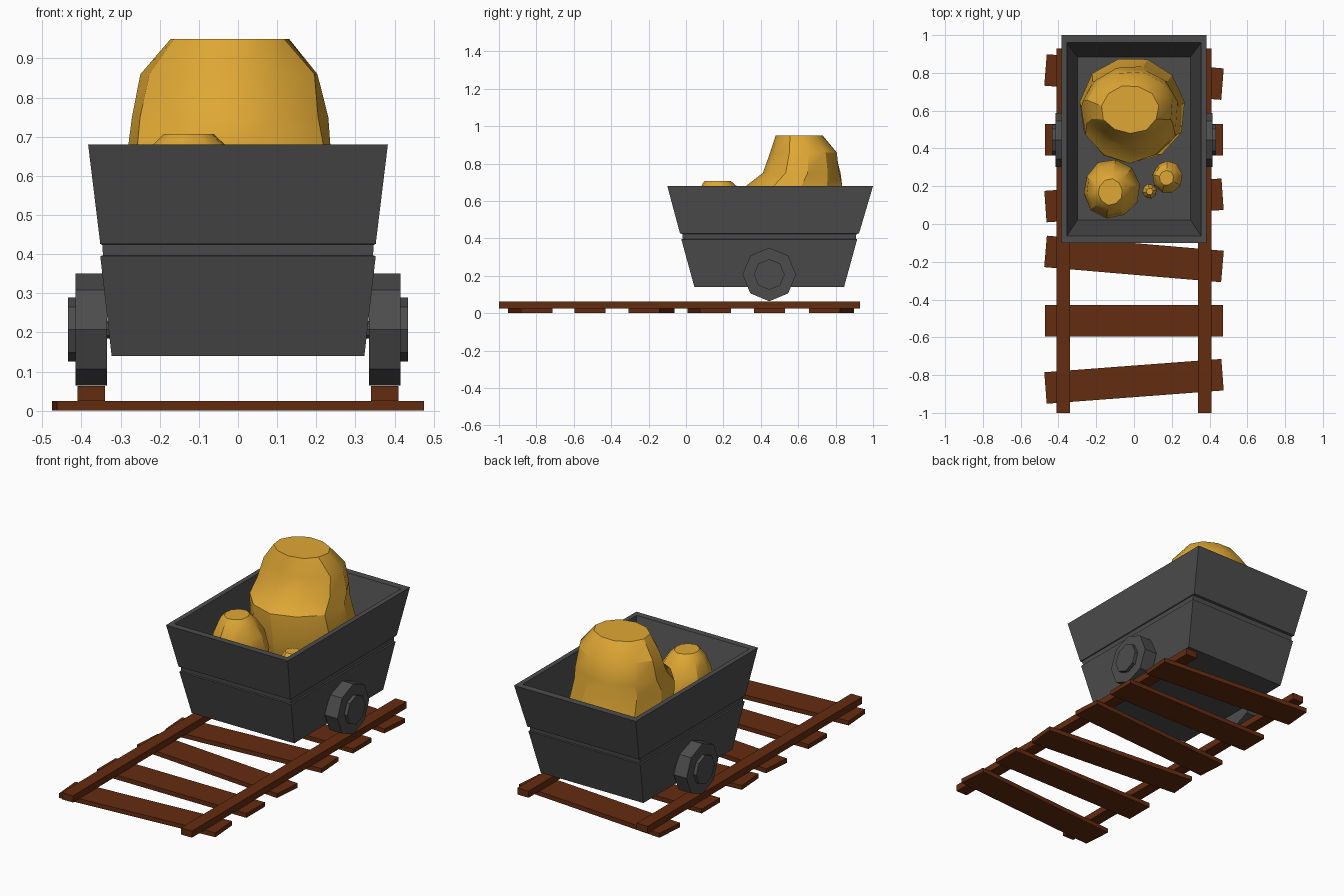
import bpy, bmesh, math, random
from mathutils import Matrix

if "Cube" in bpy.data.objects:
    bpy.data.objects.remove(bpy.data.objects["Cube"])

random.seed(4)


def material(name, rgb):
    m = bpy.data.materials.new(name)
    m.diffuse_color = (*rgb, 1)
    m.use_nodes = True
    m.node_tree.nodes["Principled BSDF"].inputs["Base Color"].default_value = m.diffuse_color
    return m


IRON = material("dark iron", (0.073, 0.073, 0.073))
WOOD = material("brown wood", (0.127, 0.025, 0.005))
GOLD = material("gold ore", (0.74, 0.39, 0.035))


def finish(name, bm, mat):
    bmesh.ops.recalc_face_normals(bm, faces=bm.faces)
    me = bpy.data.meshes.new(name)
    bm.to_mesh(me)
    bm.free()
    me.materials.append(mat)
    ob = bpy.data.objects.new(name, me)
    bpy.context.collection.objects.link(ob)
    return ob


def box(name, centre, size, mat, turn=0):
    bm = bmesh.new()
    bmesh.ops.create_cube(bm, size=1, matrix=Matrix.Translation(centre)
                          @ Matrix.Rotation(turn, 4, 'Z') @ Matrix.Diagonal((*size, 1)))
    return finish(name, bm, mat)


def disc(name, x0, x1, radius, y, z, sides=8):
    # cylinder along x with a corner pointing up
    bm = bmesh.new()
    bmesh.ops.create_cone(bm, cap_ends=True, segments=sides, radius1=radius, radius2=radius,
                          depth=x1 - x0, matrix=Matrix.Translation(((x0 + x1) / 2, y, z))
                          @ Matrix.Rotation(math.pi / 2, 4, 'Y'))
    return finish(name, bm, IRON)


def loft(name, rings, mat):
    # rings of points joined by quads, closed at both ends
    bm = bmesh.new()
    loops = [[bm.verts.new(p) for p in ring] for ring in rings]
    n = len(loops[0])
    for a, b in zip(loops, loops[1:]):
        for i in range(n):
            j = (i + 1) % n
            bm.faces.new((a[i], a[j], b[j], b[i]))
    bm.faces.new(loops[0])
    bm.faces.new(loops[-1])
    return finish(name, bm, mat)


def rect(x, y0, y1, z):
    return [(-x, y0, z), (x, y0, z), (x, y1, z), (-x, y1, z)]


# track: two rails on six uneven sleepers
for s, side in ((-1, "left"), (1, "right")):
    box(side + "_rail", (s * 0.375, -0.035, 0.044), (0.07, 1.93, 0.038), WOOD)
for i, (y, turn) in enumerate([(-0.833, 0.075), (-0.513, 0), (-0.185, -0.085),
                               (0.125, 0.07), (0.447, 0), (0.778, -0.08)]):
    box(f"sleeper_{i + 1}", (0, y, 0.0125), (0.94, 0.167, 0.025), WOOD, turn)

# cart tub: lower half, groove, upper half, rim and hollow inside
loft("cart_tub", [rect(*r) for r in [
    (0.323, 0.045, 0.845, 0.14), (0.352, -0.025, 0.915, 0.395),
    (0.345, -0.017, 0.908, 0.397), (0.347, -0.02, 0.911, 0.424),
    (0.352, -0.032, 0.925, 0.426), (0.383, -0.1, 1.0, 0.68),
    (0.355, -0.063, 0.96, 0.68), (0.3, 0.02, 0.885, 0.40)]], IRON)

# wheels, hubs and axle
for s, side in ((-1, "left"), (1, "right")):
    for part, a, b, r in (("wheel", 0.335, 0.415, 0.143), ("hub", 0.41, 0.434, 0.082)):
        lo, hi = sorted((s * a, s * b))
        disc(f"{side}_{part}", lo, hi, r, 0.445, 0.207)
disc("axle", -0.34, 0.34, 0.022, 0.445, 0.207)


def nugget(name, levels, sides, rough):
    # each level: height and x/y extents of a rough ring
    rings = []
    for z, x0, x1, y0, y1 in levels:
        ring = []
        for i in range(sides):
            a = 2 * math.pi * (i + 0.25) / sides
            k = 1 + random.uniform(-rough, rough)
            ring.append(((x0 + x1) / 2 + (x1 - x0) / 2 * k * math.cos(a),
                         (y0 + y1) / 2 + (y1 - y0) / 2 * k * math.sin(a), z))
        rings.append(ring)
    ob = loft(name, rings, GOLD)
    bpy.context.view_layer.objects.active = ob
    ob.select_set(True)
    bpy.ops.object.shade_smooth_by_angle(angle=math.radians(30))
    ob.select_set(False)


# gold ore heap
nugget("large_nugget", [
    (0.40, -0.25, 0.24, 0.36, 0.84), (0.50, -0.285, 0.275, 0.32, 0.89),
    (0.68, -0.28, 0.235, 0.32, 0.84), (0.75, -0.268, 0.228, 0.41, 0.83),
    (0.86, -0.25, 0.21, 0.45, 0.81), (0.95, -0.175, 0.135, 0.48, 0.735)], 11, 0.03)
nugget("medium_nugget", [
    (0.40, -0.25, 0.01, 0.05, 0.32), (0.50, -0.27, 0.03, 0.03, 0.34),
    (0.61, -0.255, 0.01, 0.045, 0.315), (0.68, -0.22, -0.03, 0.08, 0.27),
    (0.707, -0.19, -0.06, 0.10, 0.24)], 10, 0.03)
nugget("small_nugget", [
    (0.40, 0.11, 0.24, 0.18, 0.31), (0.46, 0.095, 0.255, 0.16, 0.335),
    (0.52, 0.11, 0.24, 0.18, 0.315), (0.55, 0.135, 0.21, 0.205, 0.285)], 9, 0.04)
nugget("tiny_nugget", [
    (0.40, 0.055, 0.11, 0.145, 0.2), (0.43, 0.045, 0.12, 0.135, 0.212),
    (0.47, 0.065, 0.1, 0.155, 0.19)], 8, 0.04)
